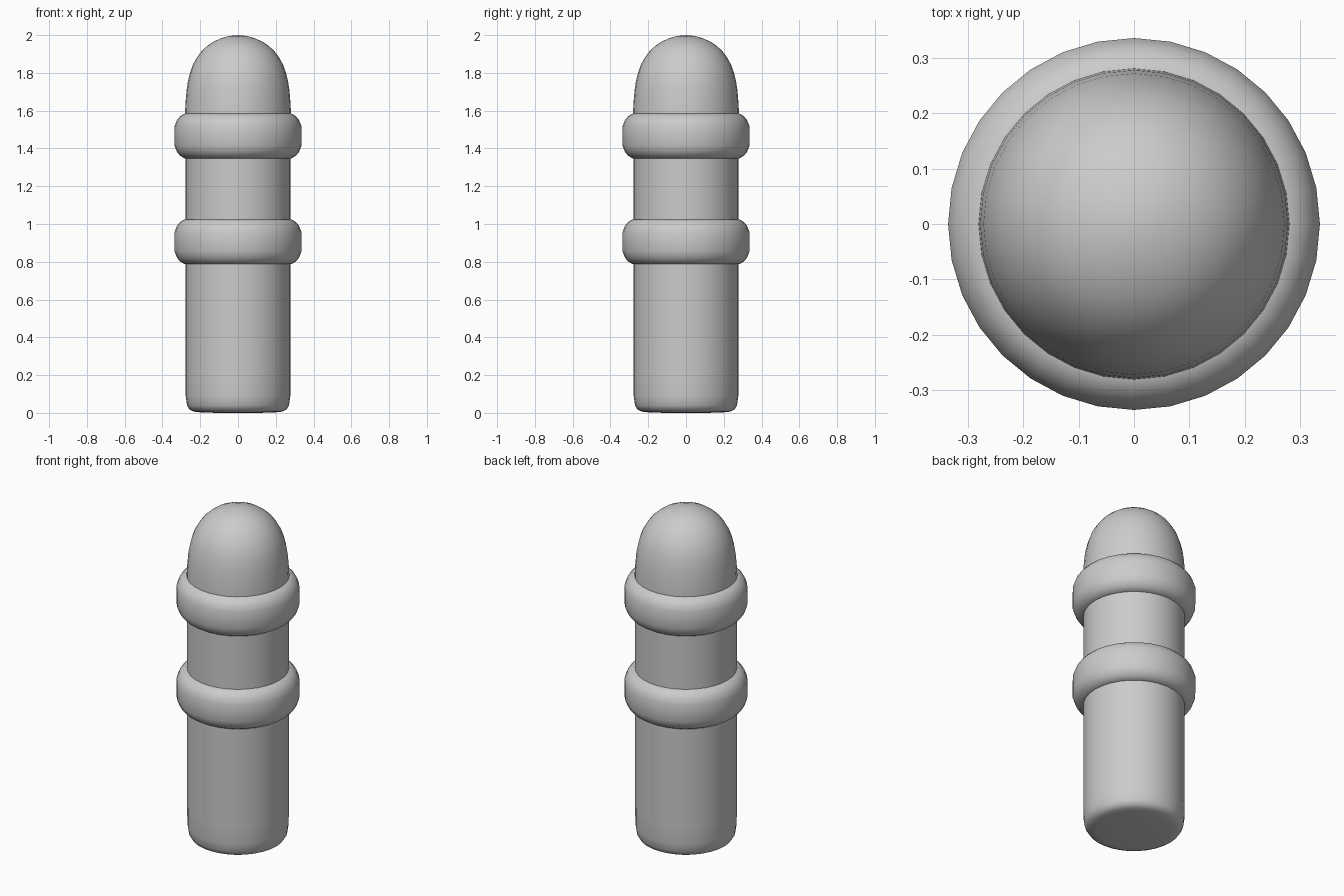
import bpy, bmesh, math

if "Cube" in bpy.data.objects:
    bpy.data.objects.remove(bpy.data.objects["Cube"])

SIDES = 32


def lathe(name, profile, closed=False):
    """Spin a (radius, z) profile around the z axis."""
    bm = bmesh.new()
    rings = []
    for r, z in profile:
        if r == 0:
            rings.append([bm.verts.new((0, 0, z))] * SIDES)
        else:
            rings.append([bm.verts.new((r * math.cos(math.tau * i / SIDES),
                                        r * math.sin(math.tau * i / SIDES), z))
                          for i in range(SIDES)])
    pairs = list(zip(rings, rings[1:]))
    if closed:
        pairs.append((rings[-1], rings[0]))
    for a, b in pairs:
        for i in range(SIDES):
            j = (i + 1) % SIDES
            corners = list(dict.fromkeys((a[i], a[j], b[j], b[i])))
            bm.faces.new(corners)
    bmesh.ops.recalc_face_normals(bm, faces=bm.faces)
    mesh = bpy.data.meshes.new(name)
    bm.to_mesh(mesh)
    bm.free()
    obj = bpy.data.objects.new(name, mesh)
    bpy.context.collection.objects.link(obj)
    bpy.ops.object.select_all(action='DESELECT')
    obj.select_set(True)
    bpy.context.view_layer.objects.active = obj
    bpy.ops.object.shade_smooth_by_angle(angle=math.radians(50))
    return obj


# Post: rounded foot, straight shaft, domed head
lathe("post", [(0, 0), (0.11, 0), (0.2, 0.003), (0.235, 0.007), (0.257, 0.018),
               (0.27, 0.04), (0.277, 0.09), (0.278, 0.2), (0.278, 1.35),
               (0.281, 1.58), (0.278, 1.64), (0.272, 1.71), (0.265, 1.755),
               (0.254, 1.80), (0.238, 1.845), (0.217, 1.882), (0.193, 1.915),
               (0.164, 1.942), (0.132, 1.964), (0.095, 1.981), (0.05, 1.995),
               (0, 2.0)])

# Two raised collars with rounded outer edges
for name, z in (("lower_collar", 0.906), ("upper_collar", 1.466)):
    lathe(name, [(0.272, z - 0.119), (0.284, z - 0.118), (0.306, z - 0.105),
                 (0.323, z - 0.085), (0.336, z - 0.052), (0.336, z + 0.052),
                 (0.323, z + 0.085), (0.306, z + 0.105), (0.284, z + 0.118),
                 (0.272, z + 0.119)], closed=True)
